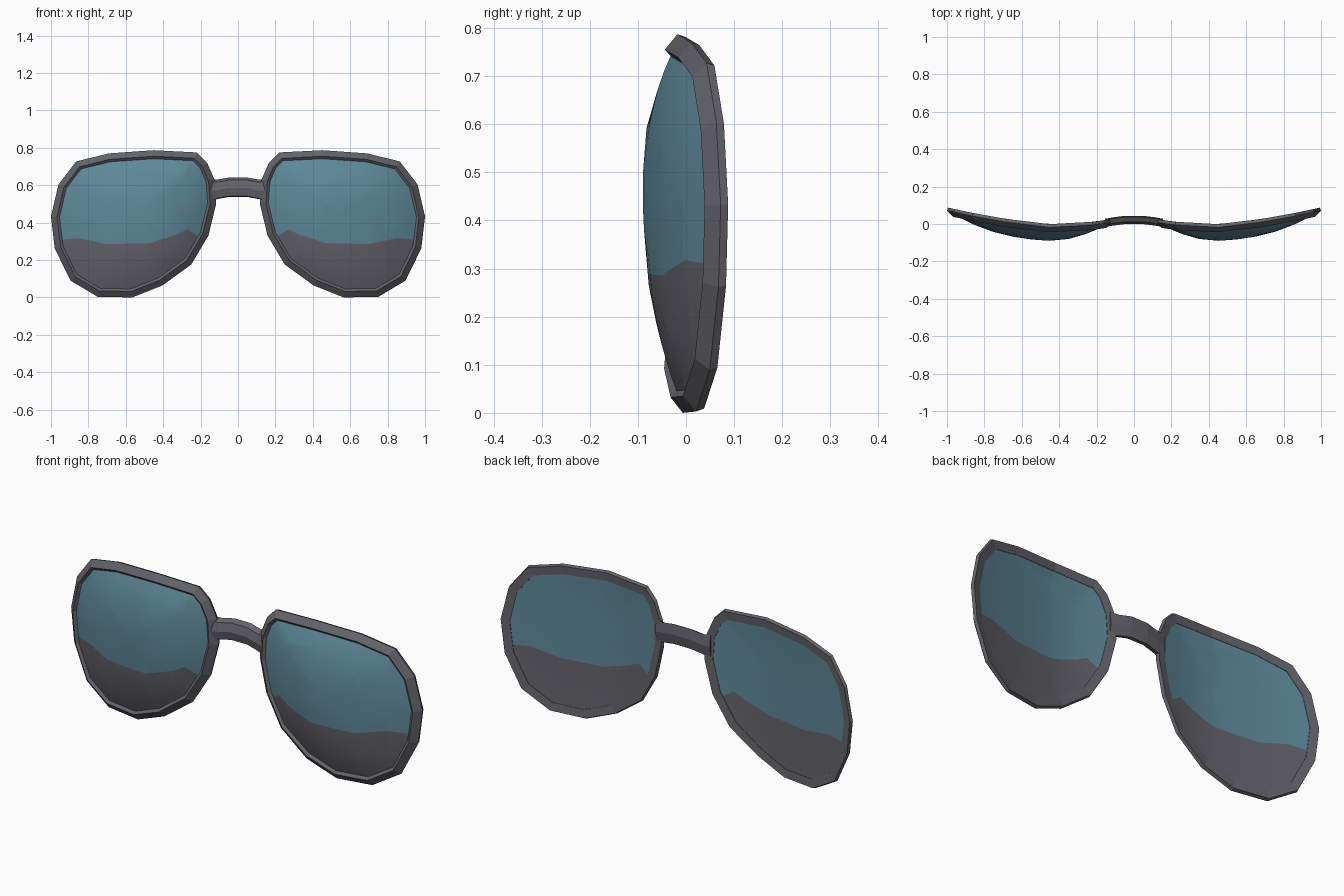
import bpy
import bmesh
from mathutils import Vector

cube = bpy.data.objects.get("Cube")
if cube:
    bpy.data.objects.remove(cube)


def material(name, rgb):
    m = bpy.data.materials.new(name)
    m.use_nodes = True
    m.diffuse_color = (*rgb, 1)
    m.node_tree.nodes["Principled BSDF"].inputs["Base Color"].default_value = (*rgb, 1)
    return m


GREY = material("charcoal grey", (0.125, 0.125, 0.147))
BLUE = material("lens blue", (0.112, 0.25, 0.32))

# Outer outline of one rim, as (x, z)
OUTLINE = [Vector(p) for p in (
    (0.22, 0.775), (0.45, 0.787), (0.69, 0.77), (0.865, 0.727), (0.96, 0.604),
    (1.0, 0.433), (0.98, 0.262), (0.896, 0.09), (0.75, 0.003), (0.565, 0.0),
    (0.404, 0.064), (0.25, 0.176), (0.158, 0.33), (0.117, 0.5), (0.126, 0.63),
    (0.165, 0.72))]
CENTRE = Vector((0.55, 0.44))
# Height of the tint edge across the lens, as (x, z)
TINT = [(0.1, 0.25), (0.27, 0.365), (0.33, 0.335), (0.47, 0.29),
        (0.7, 0.285), (0.85, 0.317), (1.0, 0.305)]


def wrap(x):
    """Depth of the frame curve at x."""
    return -0.02 + 0.198 * abs(x - 0.4) ** 1.5


def inset(points, d):
    """Mitred inward offset of a clockwise outline."""
    result = []
    for i, p in enumerate(points):
        a = (p - points[i - 1]).normalized()
        b = (points[(i + 1) % len(points)] - p).normalized()
        n = Vector((a.y + b.y, -a.x - b.x)).normalized()
        result.append(p + n * d / max(0.5, n.dot(Vector((a.y, -a.x)))))
    return result


def add_ring(bm, points, depth):
    return [bm.verts.new((p.x, wrap(p.x) + depth, p.y)) for p in points]


def bridge_rings(bm, a, b):
    for i in range(len(a)):
        j = (i + 1) % len(a)
        bm.faces.new((a[i], a[j], b[j], b[i]))


def finish(bm, name, mats, mirror=True):
    bmesh.ops.recalc_face_normals(bm, faces=bm.faces[:])
    mesh = bpy.data.meshes.new(name)
    bm.to_mesh(mesh)
    bm.free()
    for m in mats:
        mesh.materials.append(m)
    obj = bpy.data.objects.new(name, mesh)
    bpy.context.collection.objects.link(obj)
    if mirror:
        obj.modifiers.new("Mirror", "MIRROR").use_mirror_merge = False
    return obj


# Rims: a five-sided section swept round the outline
bm = bmesh.new()
section = [(0, 0), (0.006, 0.017), (0.048, 0.014), (0.048, -0.012), (0.032, -0.026)]
rings = [add_ring(bm, inset(OUTLINE, d), depth) for d, depth in section]
for i, ring in enumerate(rings):
    bridge_rings(bm, ring, rings[(i + 1) % len(rings)])
finish(bm, "rims", [GREY])


# Lenses: domed front and a back that follows the frame curve
def lens_side(bm, edge_depth, bulge):
    edge = inset(OUTLINE, 0.045)
    previous = None
    for t in (1, 0.9, 0.75, 0.52, 0.25):
        points = [CENTRE + (p - CENTRE) * t for p in edge]
        ring = add_ring(bm, points, edge_depth - bulge * (1 - t ** 2.5))
        if previous:
            bridge_rings(bm, previous, ring)
        previous = ring
    hub = add_ring(bm, [CENTRE], edge_depth - bulge)[0]
    for i, v in enumerate(previous):
        bm.faces.new((previous[i - 1], v, hub))


def cut(bm, faces, point, normal):
    geom = set(faces)
    for f in faces:
        geom.update(f.edges)
        geom.update(f.verts)
    bmesh.ops.bisect_plane(bm, geom=list(geom), dist=1e-5,
                           plane_co=point, plane_no=normal)


def tint_height(x):
    for (xa, za), (xb, zb) in zip(TINT, TINT[1:]):
        if x <= xb:
            return za + (zb - za) * (x - xa) / (xb - xa)
    return TINT[-1][1]


for name, depth, bulge in (("lens_fronts", -0.014, 0.06), ("lens_backs", 0.012, 0.004)):
    bm = bmesh.new()
    lens_side(bm, depth, bulge)
    for x, z in TINT[1:-1]:
        cut(bm, bm.faces[:], (x, 0, z), (1, 0, 0))
    for (xa, za), (xb, zb) in zip(TINT, TINT[1:]):
        strip = [f for f in bm.faces if xa < f.calc_center_median().x < xb]
        cut(bm, strip, (xa, 0, za), (za - zb, 0, xb - xa))
    for f in bm.faces:
        c = f.calc_center_median()
        f.material_index = int(c.z > tint_height(c.x))
        f.smooth = True
    # Face the surface outwards
    bmesh.ops.recalc_face_normals(bm, faces=bm.faces[:])
    facing = sum(f.normal.y for f in bm.faces)
    lens = finish(bm, name, [GREY, BLUE])
    if (facing < 0) != (depth < 0):
        lens.data.flip_normals()

# Nose bridge: a hexagonal bar arched between the rims
bm = bmesh.new()
bar = [(0.038, 0.642), (0.012, 0.628), (0.0, 0.585),
       (0.01, 0.542), (0.034, 0.538), (0.044, 0.59)]
previous = None
for x, dy, dz, grow in ((-0.155, -0.016, -0.018, 1.15), (-0.11, -0.008, -0.012, 1),
                        (-0.045, 0, 0, 1), (0.045, 0, 0, 1),
                        (0.11, -0.008, -0.012, 1), (0.155, -0.016, -0.018, 1.15)):
    ring = [bm.verts.new((x, y + dy, 0.59 + (z - 0.59) * grow + dz)) for y, z in bar]
    if previous:
        bridge_rings(bm, previous, ring)
    else:
        bm.faces.new(ring)
    previous = ring
bm.faces.new(previous)
finish(bm, "nose_bridge", [GREY], mirror=False)
